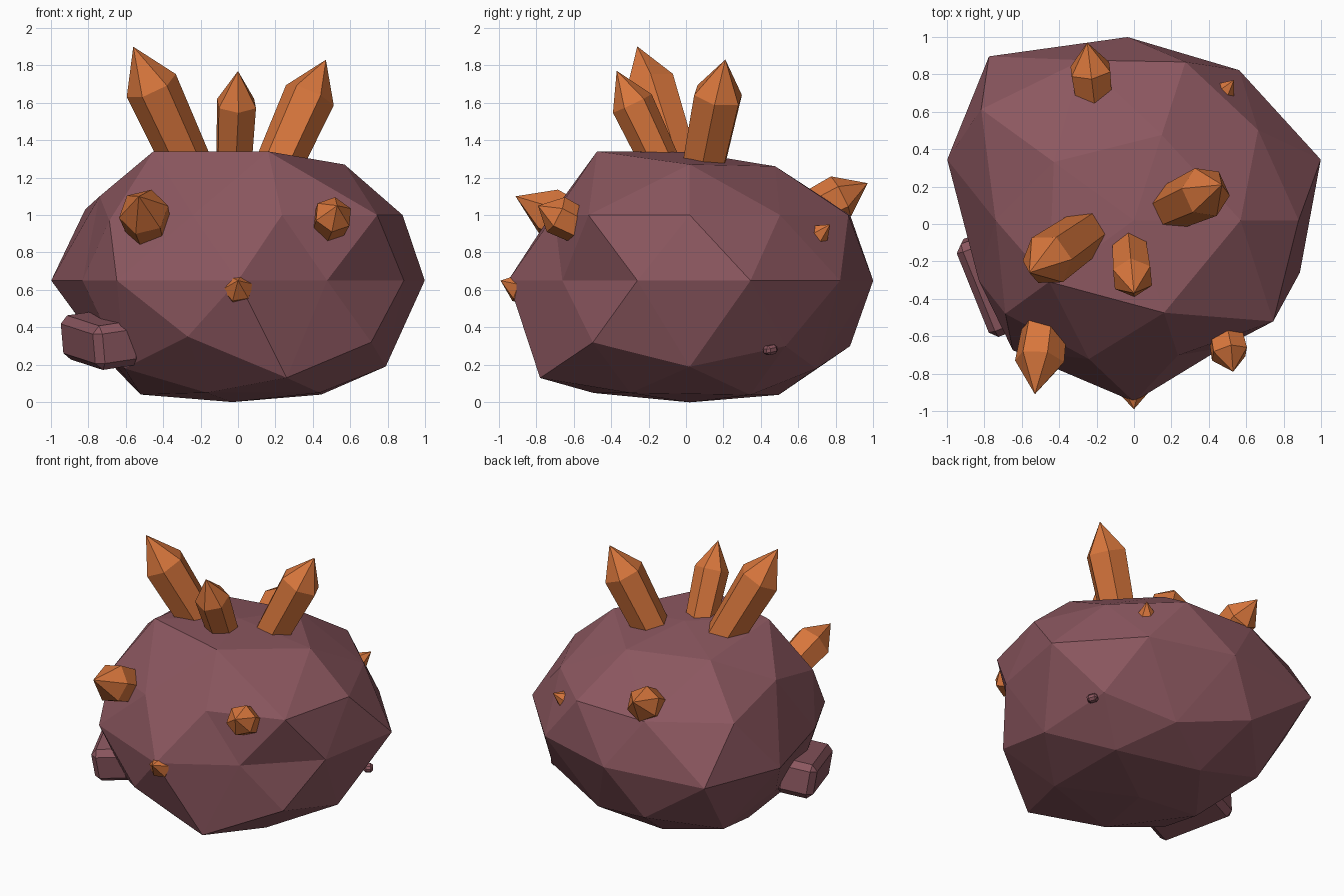
import bpy
import bmesh
from math import cos, sin, radians
from mathutils import Vector, Euler

default_cube = bpy.data.objects.get("Cube")
if default_cube:
    bpy.data.objects.remove(default_cube, do_unlink=True)


def make_material(name, colour):
    material = bpy.data.materials.new(name)
    material.use_nodes = True
    material.diffuse_color = colour
    material.node_tree.nodes["Principled BSDF"].inputs["Base Color"].default_value = colour
    return material


stone = make_material("dusky maroon stone", (0.26, 0.095, 0.115, 1))
amber = make_material("amber crystal", (0.68, 0.18, 0.045, 1))


def finish(bm, name, material):
    """Turn a bmesh into a flat-shaded object in the scene."""
    bmesh.ops.recalc_face_normals(bm, faces=bm.faces)
    mesh = bpy.data.meshes.new(name)
    bm.to_mesh(mesh)
    bm.free()
    mesh.materials.append(material)
    obj = bpy.data.objects.new(name, mesh)
    bpy.context.collection.objects.link(obj)
    return obj


# Boulder: an icosphere whose rings of vertices are pushed in and out.
# Each ring has its latitude on the unit sphere, its first angle,
# and then one (radius, height) pair per vertex, anticlockwise.
EQUATOR = 0.65
rings = [
    (0.851, 0, [(.57, 1.27), (.48, 1.26), (.53, 1.28), (.56, 1.34), (.52, 1.34)]),
    (0.526, 36, [(.82, 1.0), (.9, 1.0), (.74, 1.1), (.78, 1.0), (.92, 1.0)]),
    (0.447, 0, [(.88, 1.0), (.89, 1.0), (1.01, 1.03), (.85, .97), (.76, 1.0)]),
    (-0.447, 36, [(.87, .3), (.9, .3), (.74, .3), (.87, .35), (.88, .32)]),
    (-0.526, 0, [(.79, .19), (.71, .18), (.8, .17), (.75, .18), (.84, .13)]),
    (-0.851, 36, [(.55, .04), (.5, .04), (.52, .04), (.54, .05), (.54, .05)]),
]
# The equator is uneven, so its vertices have their own angles.
equator = [(18, 1.05), (55, .98), (92, .98), (131.5, 1.17), (162, 1.05),
           (201, .89), (227, .95), (270, .97), (305, .83), (342.5, .93)]

bm = bmesh.new()
bmesh.ops.create_icosphere(bm, subdivisions=2, radius=1)
sphere = [(v, v.co.copy()) for v in bm.verts]


def move_vertex(latitude, sphere_angle, angle, radius, height):
    flat = (1 - latitude ** 2) ** 0.5
    a = radians(sphere_angle)
    target = Vector((flat * cos(a), flat * sin(a), latitude))
    vert = min(sphere, key=lambda item: (item[1] - target).length)[0]
    a = radians(angle)
    vert.co = (radius * cos(a), radius * sin(a) + 0.02, height)


for latitude, start, pairs in rings:
    for i, (radius, height) in enumerate(pairs):
        angle = start + i * 72
        move_vertex(latitude, angle, angle, radius, height)
for i, (angle, radius) in enumerate(equator):
    move_vertex(0, 18 + i * 36, angle, radius, EQUATOR)
move_vertex(1, 0, 0, 0, 1.335)
move_vertex(-1, 0, 180, 0.03, 0)
finish(bm, "boulder", stone)


def crystal(name, base, tip, radius, shoulder, turn=0):
    """Six-sided shaft that widens to a shoulder and ends in a point."""
    base, tip = Vector(base), Vector(tip)
    axis = tip - base
    rotation = axis.to_track_quat("Z", "Y")
    bm = bmesh.new()
    loops = []
    for along, r in ((0, radius * 0.85), (shoulder, radius)):
        loop = []
        for i in range(6):
            a = radians(60 * i + turn)
            offset = Vector((r * cos(a), r * sin(a), along * axis.length))
            loop.append(bm.verts.new(base + rotation @ offset))
        loops.append(loop)
    point = bm.verts.new(tip)
    low, high = loops
    bm.faces.new(low)
    for i in range(6):
        j = (i + 1) % 6
        bm.faces.new((low[i], low[j], high[j], high[i]))
        bm.faces.new((high[i], high[j], point))
    finish(bm, name, amber)


# Tall crystals on the crown
crystal("crown_crystal_right", (-.19, 0, 1.1), (-.56, -.26, 1.9), .145, .74)
crystal("crown_crystal_middle", (-.03, -.05, 1.1), (.0, -.37, 1.77), .115, .74, 30)
crystal("crown_crystal_left", (.14, .06, 1.1), (.47, .21, 1.83), .14, .74)

# Short crystals around the sides
crystal("front_crystal_right", (-.46, -.42, .87), (-.53, -.91, 1.1), .135, .64, 15)
crystal("front_crystal_left", (.46, -.45, .88), (.53, -.79, 1.05), .105, .72, 20)
crystal("front_crystal_low", (0, -.75, .56), (0, -.99, .65), .085, .62, 10)
crystal("back_crystal_small", (.4, .6, .8), (.535, .77, .95), .07, .6)
crystal("back_crystal", (-.2, .55, .96), (-.25, .97, 1.17), .12, .66, 30)


def stone_chip(name, centre, size, rotation, bevel):
    """Block with chamfered edges."""
    bm = bmesh.new()
    bmesh.ops.create_cube(bm, size=1)
    bmesh.ops.scale(bm, vec=size, verts=bm.verts)
    bmesh.ops.bevel(bm, geom=bm.edges[:], offset=bevel, segments=1, affect="EDGES")
    matrix = Euler([radians(a) for a in rotation]).to_matrix()
    bmesh.ops.rotate(bm, matrix=matrix, verts=bm.verts)
    bmesh.ops.translate(bm, vec=centre, verts=bm.verts)
    finish(bm, name, stone)


# Loose stones sunk into the sides
stone_chip("side_stone", (-.735, -.31, .33), (.26, .54, .24), (7, -8, 21), .04)
stone_chip("tiny_stone", (.735, .45, .28), (.06, .07, .05), (10, 0, 35), .015)
